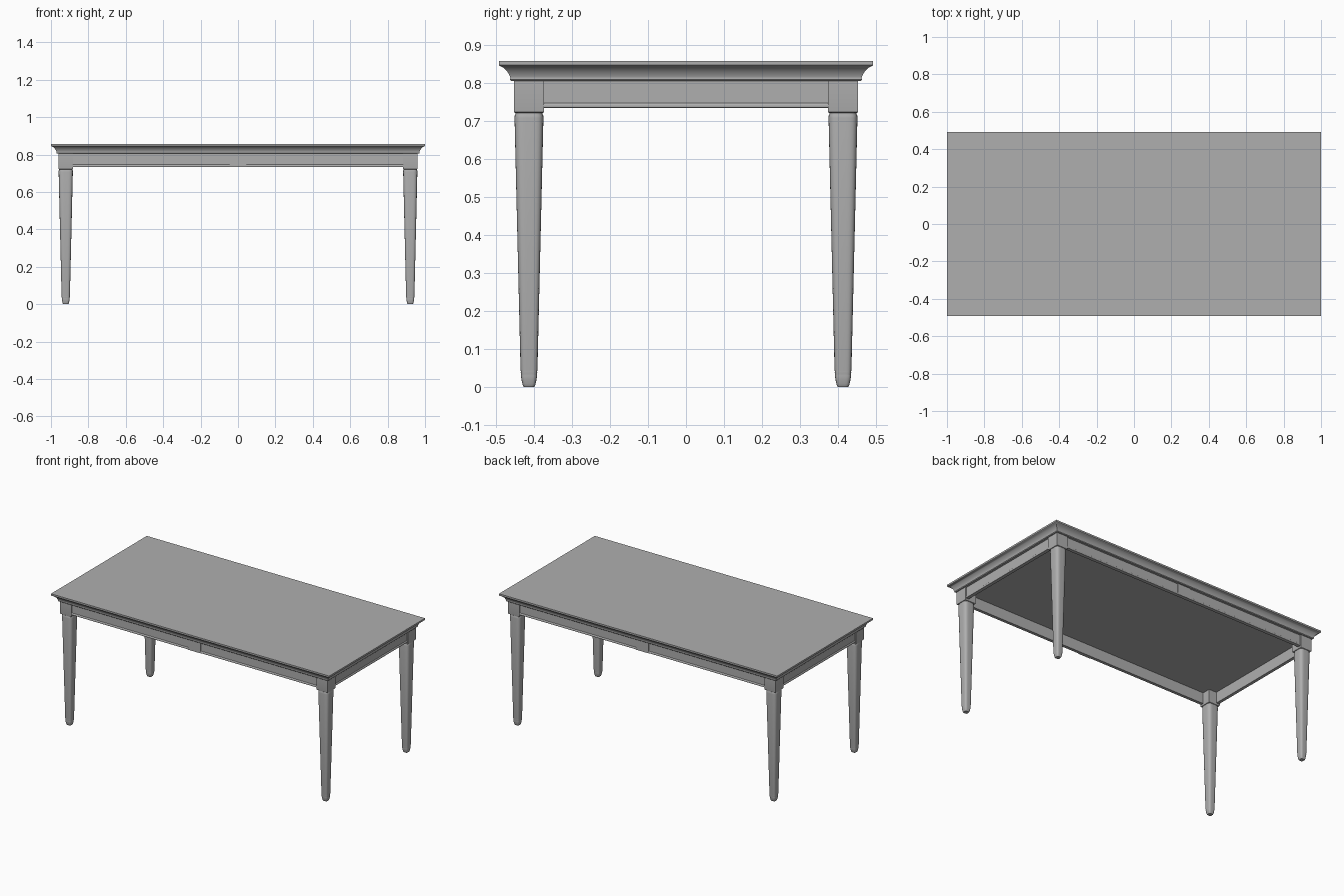
import bpy, bmesh, math

if "Cube" in bpy.data.objects:
    bpy.data.objects.remove(bpy.data.objects["Cube"])

LEG_X, LEG_Y, HALF = 0.921, 0.413, 0.04

grey = bpy.data.materials.new("dark_grey")
grey.diffuse_color = (0.43, 0.43, 0.43, 1)
grey.use_nodes = True
grey.node_tree.nodes["Principled BSDF"].inputs["Base Color"].default_value = grey.diffuse_color


def finish(name, bm):
    bmesh.ops.recalc_face_normals(bm, faces=bm.faces)
    mesh = bpy.data.meshes.new(name)
    bm.to_mesh(mesh)
    bm.free()
    mesh.materials.append(grey)
    ob = bpy.data.objects.new(name, mesh)
    bpy.context.collection.objects.link(ob)
    bpy.ops.object.select_all(action='DESELECT')
    ob.select_set(True)
    bpy.context.view_layer.objects.active = ob
    bpy.ops.object.shade_smooth_by_angle(angle=math.radians(40))


def loft(name, rings):
    """Closed solid through a stack of rings with equal point counts."""
    bm = bmesh.new()
    loops = [[bm.verts.new(p) for p in ring] for ring in rings]
    for a, b in zip(loops, loops[1:]):
        for i in range(len(a)):
            j = (i + 1) % len(a)
            bm.faces.new((a[i], a[j], b[j], b[i]))
    bm.faces.new(loops[0])
    bm.faces.new(loops[-1])
    finish(name, bm)


def rect(cx, cy, hx, hy, z):
    return [(cx + sx * hx, cy + sy * hy, z)
            for sx, sy in ((-1, -1), (1, -1), (1, 1), (-1, 1))]


def rounded_square(cx, cy, r, z, n=40):
    pts = []
    for i in range(n):
        c, s = math.cos(math.tau * i / n), math.sin(math.tau * i / n)
        k = r / (c ** 4 + s ** 4) ** 0.25
        pts.append((cx + k * c, cy + k * s, z))
    return pts


# Tabletop: flat slab with a thin lip, a shallow cove underneath and a small bead
edge = [(0, 0.858), (0, 0.847)]
for k in range(11):
    a, t = math.radians(9 * k), k / 10
    edge.append((0.002 + 0.028 * (0.6 * math.sin(a) + 0.4 * t),
                 0.813 + 0.032 * (0.6 * math.cos(a) + 0.4 * (1 - t))))
edge += [(0.029, 0.809), (0.033, 0.805)]
loft("tabletop", [rect(0, 0, 1 - d, 0.492 - d, z) for d, z in edge])

# Legs: square block on a tapered soft-cornered shaft with a small foot
shaft = [(0.0135, 0), (0.0155, 0.003), (0.0175, 0.009), (0.0198, 0.02),
         (0.0212, 0.03), (0.0208, 0.034), (0.0218, 0.037), (0.0215, 0.041),
         (0.0222, 0.045), (0.038, 0.708), (0.0375, 0.714), (0.036, 0.718),
         (0.036, 0.727)]
block = [(0.036, 0.721), (0.039, 0.723), (HALF, 0.727), (HALF, 0.806)]
for sx, side in ((-1, "left"), (1, "right")):
    for sy, end in ((-1, "front"), (1, "back")):
        x, y = sx * LEG_X, sy * LEG_Y
        loft(f"{end}_{side}_leg", [rounded_square(x, y, r, z) for r, z in shaft])
        loft(f"{end}_{side}_leg_block", [rect(x, y, h, h, z) for h, z in block])

# Aprons: thin board section (outward offset, height) with a bead at the bottom
beaded = [(-0.018, 0.806), (0, 0.806), (0, 0.747), (0.003, 0.745),
          (0.0045, 0.740), (0.003, 0.735), (-0.001, 0.734), (-0.018, 0.734)]
flat = [(-0.018, 0.806), (0.005, 0.806), (0.005, 0.734), (-0.018, 0.734)]


def apron(name, section, start, stop, face, sign, along_x):
    def place(t):
        pts = [(t, sign * (face + d), z) for d, z in section]
        return pts if along_x else [(y, x, z) for x, y, z in pts]
    loft(name, [place(start), place(stop)])


in_x, in_y, mid = LEG_X - HALF + 0.002, LEG_Y - HALF + 0.002, 0.045
face_x, face_y = LEG_X + HALF - 0.008, LEG_Y + HALF - 0.008
for s, end in ((-1, "front"), (1, "back")):
    # Long sides carry a short flat block at the centre
    apron(f"{end}_left_apron", beaded, -in_x, -mid, face_y, s, True)
    apron(f"{end}_right_apron", beaded, mid, in_x, face_y, s, True)
    apron(f"{end}_centre_block", flat, -mid, mid, face_y, s, True)
for s, side in ((-1, "left"), (1, "right")):
    apron(f"{side}_apron", beaded, -in_y, in_y, face_x, s, False)
